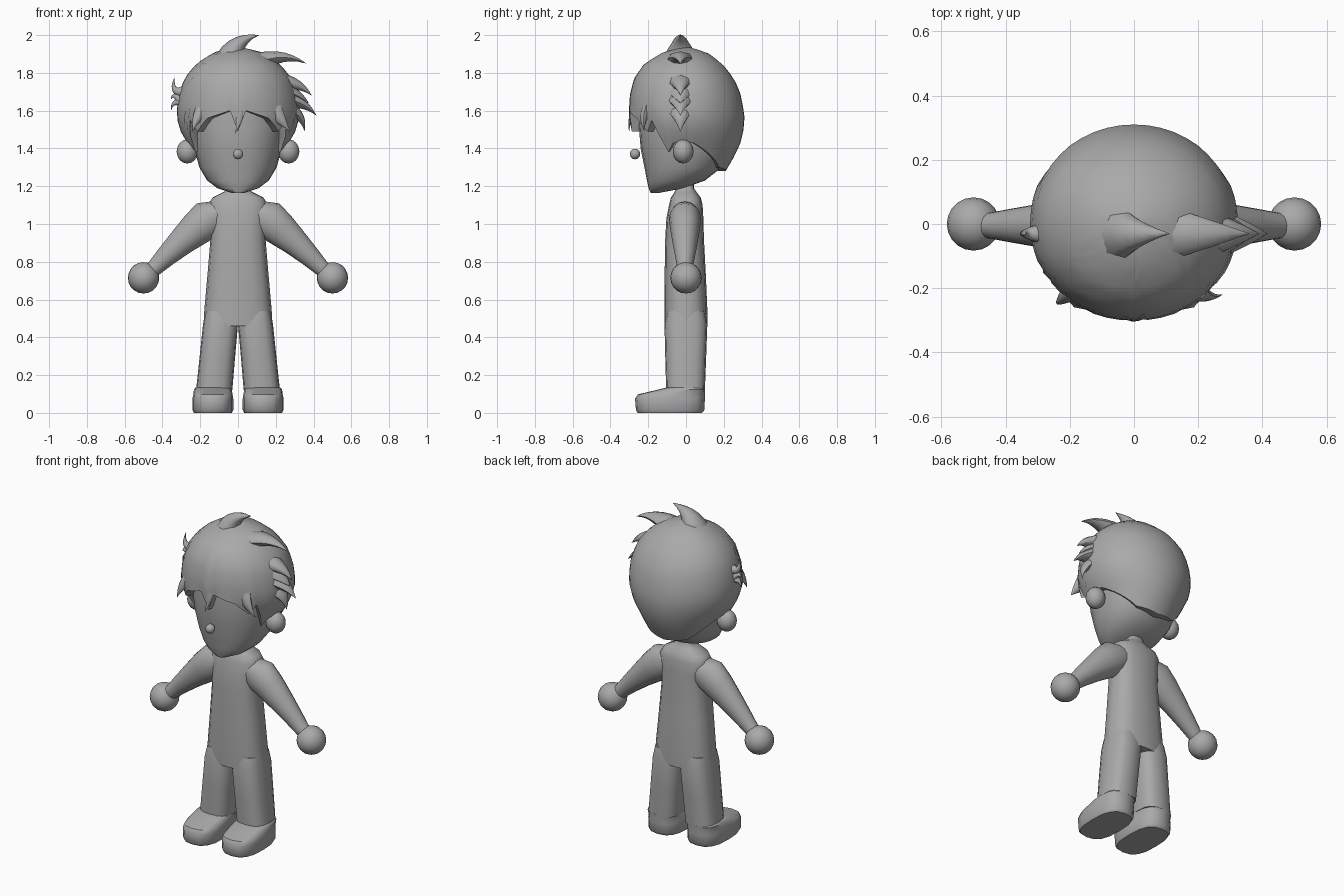
import bpy, bmesh, math
from math import sin, cos, pi, radians
from mathutils import Vector as V

cube = bpy.data.objects.get("Cube")
if cube:
    bpy.data.objects.remove(cube)

grey = bpy.data.materials.new("plain grey")
grey.use_nodes = True
grey.diffuse_color = (0.4, 0.4, 0.4, 1)
grey.node_tree.nodes["Principled BSDF"].inputs["Base Color"].default_value = (0.4, 0.4, 0.4, 1)


def finish(name, bm, angle=40):
    bmesh.ops.remove_doubles(bm, verts=bm.verts, dist=0.0005)
    bmesh.ops.recalc_face_normals(bm, faces=bm.faces)
    mesh = bpy.data.meshes.new(name)
    bm.to_mesh(mesh)
    bm.free()
    mesh.materials.append(grey)
    obj = bpy.data.objects.new(name, mesh)
    bpy.context.collection.objects.link(obj)
    bpy.ops.object.select_all(action='DESELECT')
    obj.select_set(True)
    bpy.context.view_layer.objects.active = obj
    bpy.ops.object.shade_smooth_by_angle(angle=radians(angle))
    return obj


def skin(name, rows, angle=40):
    """Bridge rows of points into a closed, capped surface."""
    bm = bmesh.new()
    rings = [[bm.verts.new(p) for p in row] for row in rows]
    n = len(rings[0])
    for a, b in zip(rings, rings[1:]):
        for i in range(n):
            j = (i + 1) % n
            bm.faces.new((a[i], a[j], b[j], b[i]))
    bm.faces.new(rings[0])
    bm.faces.new(rings[-1])
    return finish(name, bm, angle)


def ring(c, u, v, sides=16, power=2):
    """Superellipse around c with half axes u and v."""
    def f(t):
        return math.copysign(abs(t) ** (2 / power), t)
    return [c + u * f(cos(2 * pi * i / sides)) + v * f(sin(2 * pi * i / sides))
            for i in range(sides)]


def stack(name, levels, cx=0, sides=16, power=2.5, angle=40):
    """Levels are (z, half width, front y, back y[, x offset])."""
    rows = []
    for z, w, front, back, *dx in levels:
        c = V((cx + (dx[0] if dx else 0), (front + back) / 2, z))
        rows.append(ring(c, V((w, 0, 0)), V((0, (back - front) / 2, 0)), sides, power))
    return skin(name, rows, angle)


def ball(name, centre, size, segments=20):
    bm = bmesh.new()
    bmesh.ops.create_uvsphere(bm, u_segments=segments, v_segments=segments // 2, radius=1)
    for v in bm.verts:
        v.co = V(centre) + V(a * b for a, b in zip(v.co, size))
    return finish(name, bm, 60)


def spike(name, base, bend, tip, width, thick, steps=6):
    """Curved tapering lock of hair along a quadratic curve."""
    a, b, c = V(base), V(bend), V(tip)
    rows = []
    for i in range(steps + 1):
        t = i / steps
        p = a * (1 - t) ** 2 + b * 2 * t * (1 - t) + c * t * t
        d = ((b - a) * (1 - t) + (c - b) * t).normalized()
        side = V((0, 1, 0)) - d * d.y
        side.normalize()
        taper = max(1 - t, 0.01)
        rows.append(ring(p, side * width * taper, d.cross(side) * thick * taper, 8))
    return skin(name, rows, 60)


# Torso with neck
stack("torso", [(0.46, 0.183, -0.113, 0.113), (0.55, 0.178, -0.115, 0.113),
                (0.75, 0.16, -0.113, 0.104), (0.92, 0.146, -0.11, 0.095),
                (1.03, 0.15, -0.104, 0.092), (1.1, 0.158, -0.09, 0.088),
                (1.14, 0.135, -0.08, 0.078), (1.17, 0.075, -0.06, 0.055),
                (1.19, 0.052, -0.05, 0.042), (1.26, 0.05, -0.05, 0.04)], power=2.6, angle=60)

for s, label in ((1, "left"), (-1, "right")):
    # Arm, hand, leg, shoe and ear on each side
    arm = [(0.08, 1.06, 0.08, 0.07), (0.15, 1.03, 0.104, 0.085), (0.22, 0.975, 0.092, 0.079),
           (0.3, 0.905, 0.073, 0.067), (0.38, 0.83, 0.056, 0.053), (0.445, 0.765, 0.043, 0.041),
           (0.5, 0.715, 0.04, 0.038)]
    normal = V((0.65 * s, 0, 0.76))
    skin(label + "_arm", [ring(V((x * s, -0.005, z)), normal * r, V((0, d, 0)))
                          for x, z, r, d in arm], 60)
    ball(label + "_hand", (0.5 * s, 0, 0.715), (0.083,) * 3)
    stack(label + "_leg", [(0.12, 0.096, -0.105, 0.1, 0.126 * s),
                           (0.3, 0.094, -0.11, 0.107, 0.109 * s),
                           (0.47, 0.0925, -0.114, 0.113, 0.0925 * s),
                           (0.54, 0.085, -0.1, 0.1, 0.088 * s)], power=2.8)
    stack(label + "_shoe", [(0, 0.1, -0.255, 0.085), (0.015, 0.108, -0.265, 0.097),
                            (0.075, 0.108, -0.27, 0.1), (0.098, 0.104, -0.255, 0.1),
                            (0.125, 0.1, -0.14, 0.1), (0.135, 0.09, -0.1, 0.09)],
          cx=0.133 * s, power=2.7)
    ball(label + "_ear", (0.268 * s, -0.015, 1.384), (0.057, 0.055, 0.064), 16)

# Head with a forward chin
stack("head", [(1.165, 0.035, -0.188, -0.14), (1.19, 0.11, -0.198, -0.01),
               (1.23, 0.163, -0.207, 0.1), (1.3, 0.205, -0.22, 0.19),
               (1.4, 0.232, -0.24, 0.24), (1.52, 0.25, -0.25, 0.26),
               (1.7, 0.24, -0.24, 0.24)], sides=24, power=2.2, angle=60)
ball("nose", (0, -0.27, 1.37), (0.028,) * 3, 14)

# Hair cap: outline by height, hem by angle from the front
shape = [(1.28, 0.205, -0.2, 0.21), (1.4, 0.25, -0.25, 0.28), (1.48, 0.3, -0.285, 0.303),
         (1.57, 0.327, -0.303, 0.31), (1.68, 0.315, -0.298, 0.292), (1.77, 0.285, -0.275, 0.255),
         (1.85, 0.22, -0.22, 0.19), (1.91, 0.125, -0.12, 0.11), (1.94, 0.001, -0.001, 0.001)]
hem = [(0, 1.49), (7.5, 1.6), (30, 1.56), (45, 1.49), (52.5, 1.55), (67.5, 1.38),
       (75, 1.43), (97.5, 1.43), (142.5, 1.3), (180, 1.28)]


def sample(table, key):
    for a, b in zip(table, table[1:]):
        if key <= b[0]:
            t = (key - a[0]) / (b[0] - a[0])
            return [p + (q - p) * t for p, q in zip(a, b)]
    return table[-1]


def hair_point(angle, z, scale=1):
    _, w, front, back = sample(shape, z)
    depth = -front if abs(angle) < 90 else back
    a = radians(angle)
    return V((sin(a) * w * scale, -cos(a) * depth * scale, z))


angles = [-180 + 7.5 * i for i in range(48)]
hems = [sample(hem, abs(a))[1] for a in angles]
rows = [[hair_point(a, h, 0.8) for a, h in zip(angles, hems)]]
for k in range(15):
    t = sin(k / 14 * pi / 2)
    rows.append([hair_point(a, h + (1.94 - h) * t) for a, h in zip(angles, hems)])
skin("hair_cap", rows, 50)

# Swept locks of hair: base, bend, tip (x, z), width, thickness
locks = [((-0.04, 1.88), (-0.01, 1.98), (0.11, 2.0), 0.09, 0.075),
         ((0.12, 1.86), (0.25, 1.91), (0.36, 1.85), 0.08, 0.05),
         ((0.23, 1.75), (0.33, 1.75), (0.39, 1.68), 0.075, 0.05),
         ((0.27, 1.7), (0.34, 1.67), (0.375, 1.64), 0.07, 0.04),
         ((0.27, 1.66), (0.36, 1.64), (0.415, 1.575), 0.075, 0.045),
         ((0.28, 1.6), (0.35, 1.57), (0.352, 1.49), 0.07, 0.04),
         ((-0.29, 1.7), (-0.36, 1.69), (-0.335, 1.78), 0.03, 0.03),
         ((-0.3, 1.65), (-0.345, 1.7), (-0.355, 1.66), 0.03, 0.025),
         ((-0.29, 1.64), (-0.35, 1.66), (-0.355, 1.6), 0.03, 0.025)]
for i, (a, b, c, w, t) in enumerate(locks):
    p, q, r = [(x, -0.03, z) for x, z in (a, b, c)]
    spike("hair_lock_%d" % (i + 1), p, q, r, w, t)

# Fringe tips over the forehead
spike("left_fringe", (0.19, -0.21, 1.6), (0.23, -0.235, 1.55), (0.275, -0.22, 1.49), 0.03, 0.05)
spike("right_fringe", (-0.19, -0.21, 1.6), (-0.23, -0.24, 1.55), (-0.24, -0.25, 1.49), 0.03, 0.04)
spike("middle_fringe", (0.0, -0.28, 1.64), (0.02, -0.3, 1.56), (-0.015, -0.302, 1.48), 0.015, 0.035)
